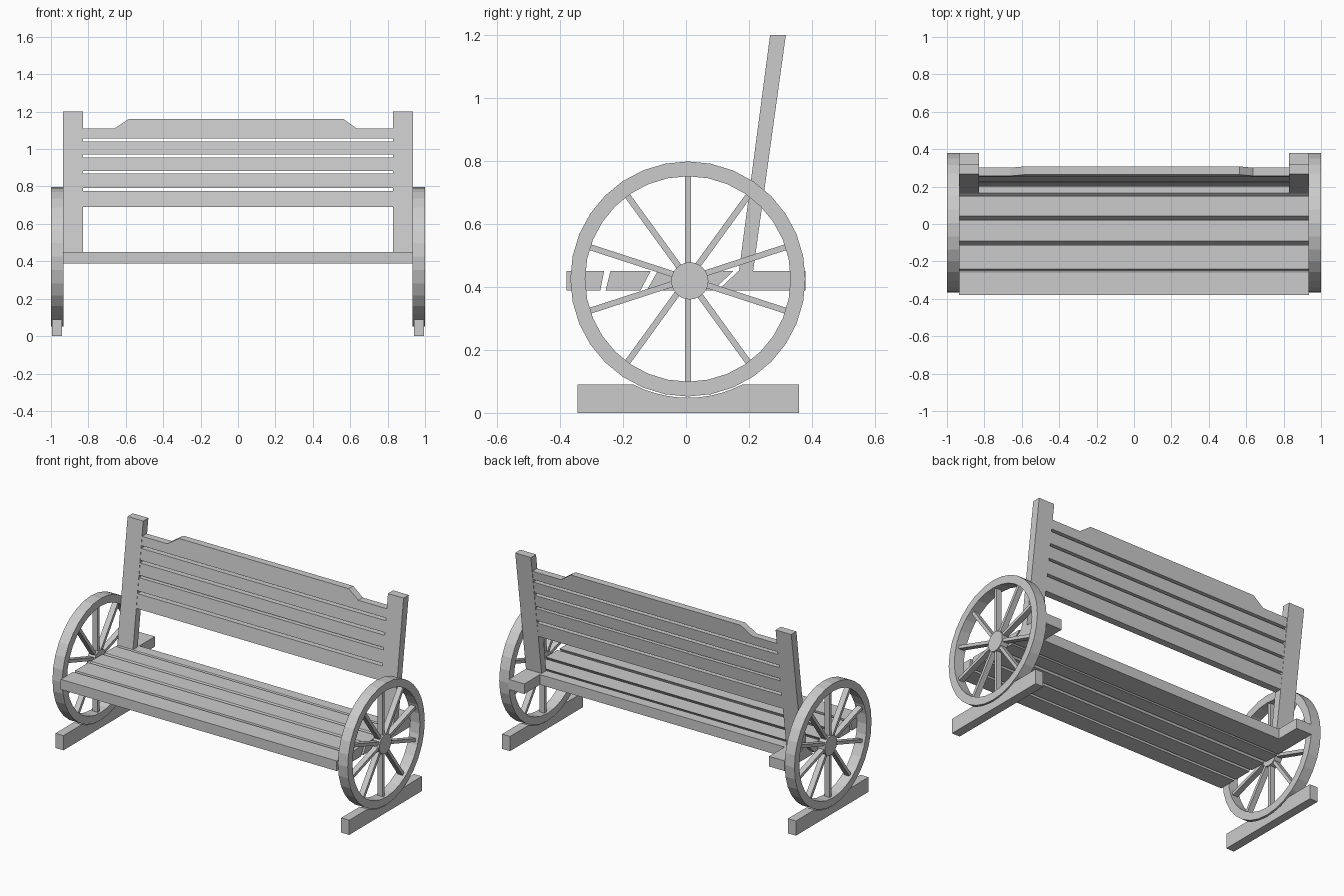
import bpy, bmesh, math
from mathutils import Vector, Matrix

if "Cube" in bpy.data.objects:
    bpy.data.objects.remove(bpy.data.objects["Cube"])

CY, CZ = 0.006, 0.425          # wheel centre (y, z)
R_OUT, R_IN, SEG = 0.373, 0.326, 32


def finish(name, bm):
    bmesh.ops.recalc_face_normals(bm, faces=bm.faces)
    me = bpy.data.meshes.new(name)
    bm.to_mesh(me)
    bm.free()
    ob = bpy.data.objects.new(name, me)
    bpy.context.collection.objects.link(ob)
    return ob


def prism(name, front, offset):
    """Close a planar outline and sweep it along an offset vector."""
    bm = bmesh.new()
    face = bm.faces.new([bm.verts.new(p) for p in front])
    ext = bmesh.ops.extrude_face_region(bm, geom=[face], use_keep_orig=True)
    moved = [g for g in ext["geom"] if isinstance(g, bmesh.types.BMVert)]
    bmesh.ops.translate(bm, verts=moved, vec=Vector(offset))
    return finish(name, bm)


def along_x(name, yz, x0, x1):
    return prism(name, [(x0, y, z) for y, z in yz], (x1 - x0, 0, 0))


def lean(z):
    """Front surface of the reclined back at height z."""
    return 0.168 + (z - 0.45) * 0.132


# Seat slats with slanted gaps: (front top, back top, front bottom, back bottom)
slats = [(-0.38, -0.26, -0.38, -0.272),
         (-0.24, -0.112, -0.255, -0.145),
         (-0.09, 0.022, -0.125, -0.025),
         (0.043, 0.15, -0.002, 0.085),
         (0.166, 0.23, 0.10, 0.23)]
for i, (ft, bt, fb, bb) in enumerate(slats):
    along_x(f"seat_slat_{i + 1}", [(ft, 0.45), (bt, 0.45), (bb, 0.388), (fb, 0.388)],
            -0.935, 0.935)

# Backrest slats
T = 0.046
for i, (z0, z1) in enumerate([(0.69, 0.776), (0.792, 0.87), (0.884, 0.955), (0.971, 1.04)]):
    along_x(f"back_slat_{i + 1}",
            [(lean(z0) + 0.002, z0), (lean(z0) + T, z0), (lean(z1) + T, z1), (lean(z1) + 0.002, z1)],
            -0.835, 0.83)

# Top slat with raised centre
crest = [(-0.835, 1.056), (0.83, 1.056), (0.83, 1.11), (0.635, 1.11),
         (0.565, 1.16), (-0.585, 1.16), (-0.66, 1.11), (-0.835, 1.11)]
prism("back_crest", [(x, lean(z) + 0.002, z) for x, z in crest], (0, T - 0.002, 0))

# Foot outline with an arc notch that cradles the wheel
r = R_OUT + 0.004
half = math.acos((CZ - 0.09) / r)
arc = [(CY + r * math.sin(a), CZ - r * math.cos(a))
       for a in (half - 2 * half * k / 10 for k in range(11))]
foot = [(-0.345, 0.0), (0.358, 0.0), (0.358, 0.09)] + arc + [(-0.345, 0.09)]

for side, s in (("left", -1), ("right", 1)):
    # Back post and the bracket beneath it
    along_x(f"{side}_post", [(lean(0.45), 0.45), (lean(0.45) + 0.045, 0.45),
                             (lean(1.2) + 0.05, 1.2), (lean(1.2), 1.2)], s * 0.829, s * 0.935)
    along_x(f"{side}_bracket", [(0.23, 0.388), (0.38, 0.388), (0.38, 0.45), (0.23, 0.45)],
            s * 0.829, s * 0.935)
    along_x(f"{side}_foot", foot, s * 0.941, s * 0.995)

    # Wheel rim: rectangular section spun round the axle
    bm = bmesh.new()
    sec = [bm.verts.new((s * x, CY, CZ + q)) for x, q in
           ((0.934, R_IN), (1.0, R_IN), (1.0, R_OUT), (0.934, R_OUT))]
    edges = [bm.edges.new((sec[k], sec[(k + 1) % 4])) for k in range(4)]
    bmesh.ops.spin(bm, geom=sec + edges, cent=(0, CY, CZ), axis=(1, 0, 0),
                   angle=2 * math.pi, steps=SEG, use_merge=True)
    bmesh.ops.remove_doubles(bm, verts=bm.verts, dist=1e-5)
    finish(f"{side}_wheel_rim", bm)

    # Hub
    hub = [(CY + 0.006 + 0.059 * math.cos(a), CZ - 0.006 + 0.059 * math.sin(a))
           for a in (2 * math.pi * k / 24 for k in range(24))]
    along_x(f"{side}_wheel_hub", hub, s * 0.942, s * 0.99)

    # Ten spokes
    bm = bmesh.new()
    for k in range(10):
        m = (Matrix.Translation((s * 0.966, CY, CZ)) @ Matrix.Rotation(k * math.pi / 5, 4, 'X')
             @ Matrix.Translation((0, 0, 0.19)) @ Matrix.Diagonal((0.034, 0.019, 0.285, 1)))
        bmesh.ops.create_cube(bm, size=1, matrix=m)
    finish(f"{side}_wheel_spokes", bm)
